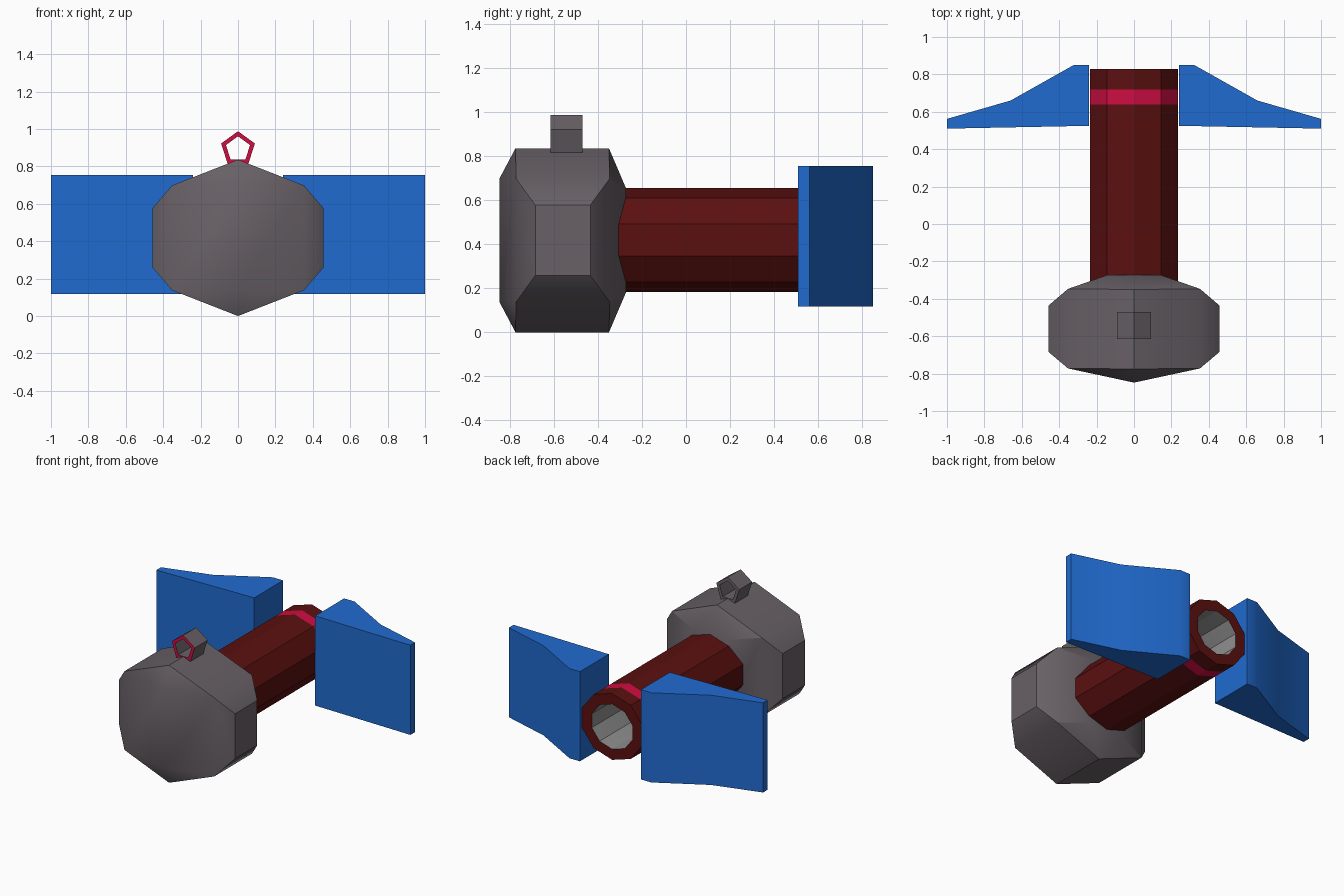
import bpy, bmesh
from math import sin, cos, pi, radians

if "Cube" in bpy.data.objects:
    bpy.data.objects.remove(bpy.data.objects["Cube"], do_unlink=True)


def material(name, rgb):
    m = bpy.data.materials.new(name)
    m.use_nodes = True
    m.diffuse_color = (*rgb, 1)
    m.node_tree.nodes["Principled BSDF"].inputs["Base Color"].default_value = (*rgb, 1)
    return m


grey = material("stone grey", (0.14, 0.12, 0.135))
pale = material("pale grey", (0.28, 0.28, 0.28))
maroon = material("dark red", (0.105, 0.005, 0.005))
crimson = material("crimson", (0.62, 0.004, 0.055))
blue = material("blue", (0.015, 0.147, 0.63))


def finish(bm, name, mats, angle=30):
    bmesh.ops.recalc_face_normals(bm, faces=bm.faces)
    mesh = bpy.data.meshes.new(name)
    bm.to_mesh(mesh)
    bm.free()
    for m in mats:
        mesh.materials.append(m)
    ob = bpy.data.objects.new(name, mesh)
    bpy.context.collection.objects.link(ob)
    bpy.ops.object.select_all(action="DESELECT")
    ob.select_set(True)
    bpy.context.view_layer.objects.active = ob
    bpy.ops.object.shade_smooth_by_angle(angle=radians(angle))
    return ob


def lathe(name, sides, cz, stations, mats, squash=1.0, closed=True):
    """Polygonal sleeve along y; each station is (y, radius, material of next strip)."""
    bm = bmesh.new()
    rings = []
    for y, r, _ in stations:
        rings.append([bm.verts.new((squash * r * sin(2 * pi * i / sides), y,
                                    cz + r * cos(2 * pi * i / sides)))
                      for i in range(sides)])
    count = len(rings) if closed else len(rings) - 1
    for k in range(count):
        a, b = rings[k], rings[(k + 1) % len(rings)]
        for i in range(sides):
            j = (i + 1) % sides
            bm.faces.new((a[i], a[j], b[j], b[i])).material_index = stations[k][2]
    return finish(bm, name, mats)


# Faceted hammer head: hull of a bevelled middle section and two narrowing sides
mid = 0.418
bm = bmesh.new()
for s in (-1, 1):
    for x, y, h in ((0, -0.848, 0.28), (0, -0.775, mid), (0, -0.35, mid),
                    (0.14, -0.272, 0.235), (0.353, -0.772, 0.28), (0.353, -0.347, 0.28),
                    (0.456, -0.685, 0.16), (0.456, -0.435, 0.16)):
        for side in ((1, -1) if x else (1,)):
            bm.verts.new((side * x, y, mid + s * h))
bmesh.ops.convex_hull(bm, input=bm.verts)
bmesh.ops.dissolve_limit(bm, angle_limit=radians(1), verts=bm.verts, edges=bm.edges)
finish(bm, "head", [grey])

# Hollow handle with a crimson band and a pale bore
lathe("handle", 10, 0.42,
      [(-0.4, 0.236, 0), (0.64, 0.236, 1), (0.72, 0.236, 0), (0.83, 0.236, 0),
       (0.83, 0.16, 2), (-0.25, 0.16, 2)],
      [maroon, crimson, pale], squash=1.05)

# Pentagonal sight ring with a crimson front rim
lathe("sight_ring", 5, 0.893,
      [(-0.615, 0.095, 0), (-0.47, 0.095, 0), (-0.47, 0.068, 0), (-0.615, 0.068, 1)],
      [grey, crimson])

# Mirrored tail fins
outline = [(0.24, 0.525), (1, 0.51), (1, 0.562), (0.66, 0.66), (0.322, 0.85), (0.24, 0.85)]
for side, label in ((1, "left_fin"), (-1, "right_fin")):
    bm = bmesh.new()
    base = bm.faces.new([bm.verts.new((side * x, y, 0.117)) for x, y in outline])
    new = bmesh.ops.extrude_face_region(bm, geom=[base])["geom"]
    top = [v for v in new if isinstance(v, bmesh.types.BMVert)]
    bmesh.ops.translate(bm, verts=top, vec=(0, 0, 0.638))
    finish(bm, label, [blue])
